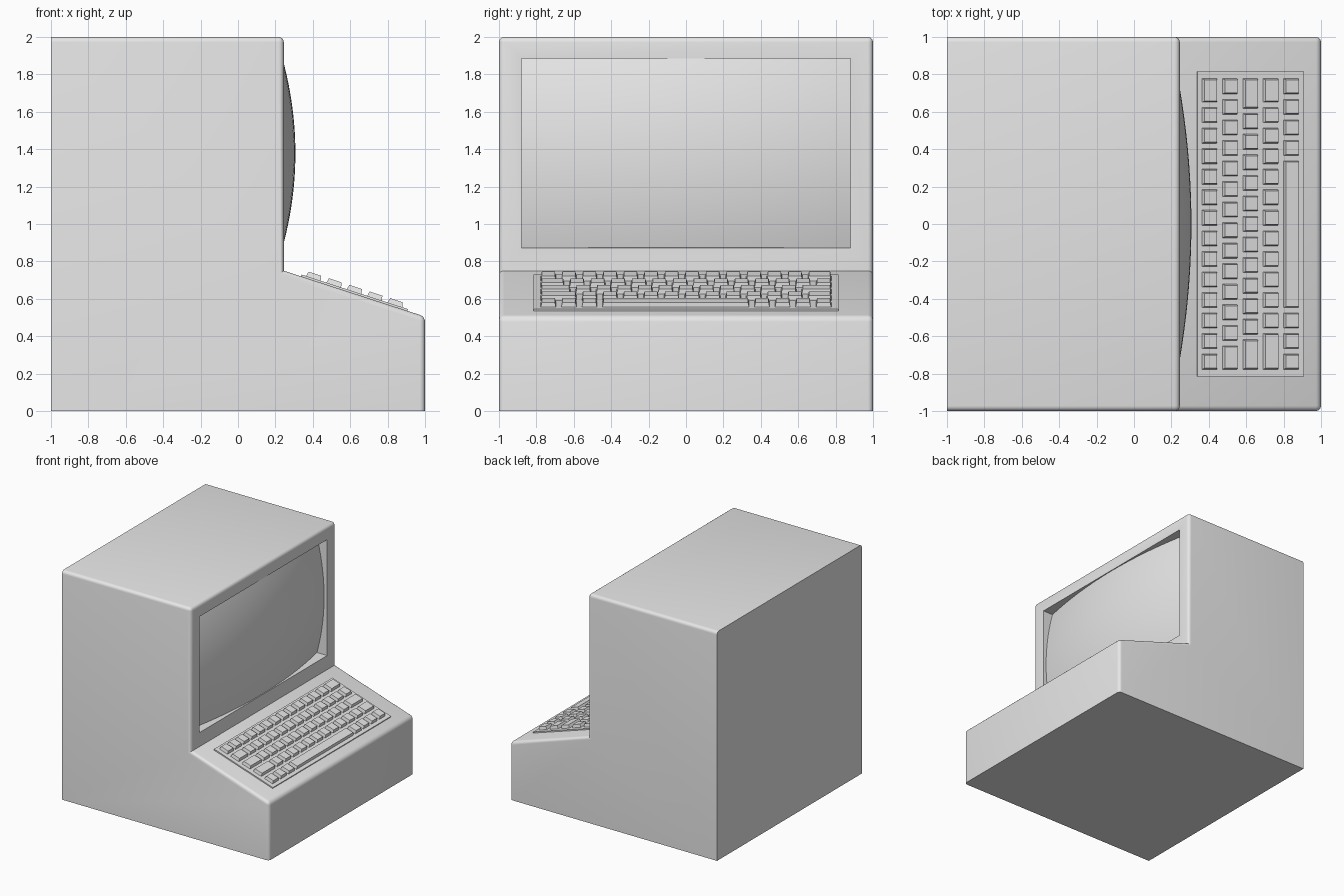
import bpy, bmesh, math
from mathutils import Vector, Matrix

cube = bpy.data.objects.get("Cube")
if cube:
    bpy.data.objects.remove(cube, do_unlink=True)

grey = bpy.data.materials.new("plain_grey")
grey.use_nodes = True
grey.diffuse_color = (0.8, 0.8, 0.8, 1)
grey.node_tree.nodes["Principled BSDF"].inputs["Base Color"].default_value = (0.8, 0.8, 0.8, 1)


def finish(bm, name, smooth=True):
    """Turn a bmesh into a named, coloured object."""
    bmesh.ops.recalc_face_normals(bm, faces=bm.faces)
    mesh = bpy.data.meshes.new(name)
    bm.to_mesh(mesh)
    bm.free()
    mesh.materials.append(grey)
    if smooth:
        mesh.shade_smooth()
        mesh.set_sharp_from_angle(angle=math.radians(35))
    obj = bpy.data.objects.new(name, mesh)
    bpy.context.collection.objects.link(obj)
    return obj


FRONT_X, DECK_Z, LIP_Z = 0.245, 0.75, 0.505

# Case: side profile extruded across the width
bm = bmesh.new()
profile = [(-1, 0), (1, 0), (1, LIP_Z), (FRONT_X, DECK_Z), (FRONT_X, 2), (-1, 2)]
side = bm.faces.new([bm.verts.new((x, -1, z)) for x, z in profile])
ext = bmesh.ops.extrude_face_region(bm, geom=[side], use_keep_orig=True)
bmesh.ops.translate(bm, vec=(0, 2, 0), verts=[v for v in ext["geom"] if isinstance(v, bmesh.types.BMVert)])
bmesh.ops.recalc_face_normals(bm, faces=bm.faces)


def rounded(edge):
    a, b = (v.co for v in edge.verts)
    on_back = a.x < -0.99 and b.x < -0.99
    on_floor = a.z < 0.01 and b.z < 0.01
    inner_corner = abs(a.z - DECK_Z) < 0.01 and abs(b.z - DECK_Z) < 0.01
    return not (on_back or on_floor or inner_corner)


bmesh.ops.bevel(bm, geom=[e for e in bm.edges if rounded(e)], offset=0.028,
                segments=4, profile=0.5, affect='EDGES')

# Screen opening: inset the front panel, then push it inwards
bm.normal_update()
panel = max((f for f in bm.faces if f.normal.x > 0.99 and f.calc_center_median().z > 1),
            key=lambda f: f.calc_area())
bmesh.ops.inset_individual(bm, faces=[panel], thickness=0.09)
for v in panel.verts:
    v.co.y = math.copysign(0.88, v.co.y)
    v.co.z = 1.885 if v.co.z > 1.4 else 0.873
bmesh.ops.inset_individual(bm, faces=[panel], thickness=0.0005, depth=-0.12)
finish(bm, "case")

# Screen: bulging glass filling the opening
bm = bmesh.new()
bmesh.ops.create_grid(bm, x_segments=24, y_segments=24, size=1)
for v in bm.verts:
    y, h = v.co.x * 0.88, v.co.y * 0.506
    v.co = (0.307 - 0.27 * h * h - 0.118 * y * y, y, 1.379 + h)
screen = finish(bm, "screen")
if screen.data.polygons[0].normal.x < 0:
    screen.data.flip_normals()

# Sloping deck frame: local x runs downhill, local z points out of the slope
down = Vector((1 - FRONT_X, 0, LIP_Z - DECK_Z)).normalized()
out = Vector((-down.z, 0, down.x))
deck = Matrix((down, (0, 1, 0), out)).transposed().to_4x4()
deck.translation = (FRONT_X, 0, DECK_Z)


def block(bm, center, size, base, top, taper=0.0):
    """Box on the deck whose upper face may be narrower than its foot."""
    verts = bmesh.ops.create_cube(bm, size=1)["verts"]
    for v in verts:
        upper = v.co.z > 0
        shrink = taper if upper else 0
        v.co = deck @ Vector((center[0] + v.co.x * (size[0] - 2 * shrink),
                              center[1] + v.co.y * (size[1] - 2 * shrink),
                              top if upper else base))


# Keyboard plate
bm = bmesh.new()
start, end = (0.337 - FRONT_X) / down.x, (0.905 - FRONT_X) / down.x
block(bm, ((start + end) / 2, 0), (end - start, 1.63), -0.02, 0.01)
finish(bm, "keyboard_plate", smooth=False)

# Keys: every row lists key widths in key units, from +y to -y
rows = [
    [1.4] + [1] * 13,
    [1] * 13 + [1.4],
    [1.7] + [1] * 11 + [1.7],
    [1.4] + [1] * 11 + [2],
    [1] * 4 + [7.4] + [1] * 3,
]
GAP = 0.024
UNIT = (1.558 + GAP) / 14.4
bm = bmesh.new()
for i, row in enumerate(rows):
    u = (0.4 + 0.109 * i - FRONT_X) / down.x
    y = 0.779
    for width in row:
        length = width * UNIT - GAP
        block(bm, (u, y - length / 2), (0.087, length), 0.0, 0.036, taper=0.008)
        y -= width * UNIT
finish(bm, "keys", smooth=False)
